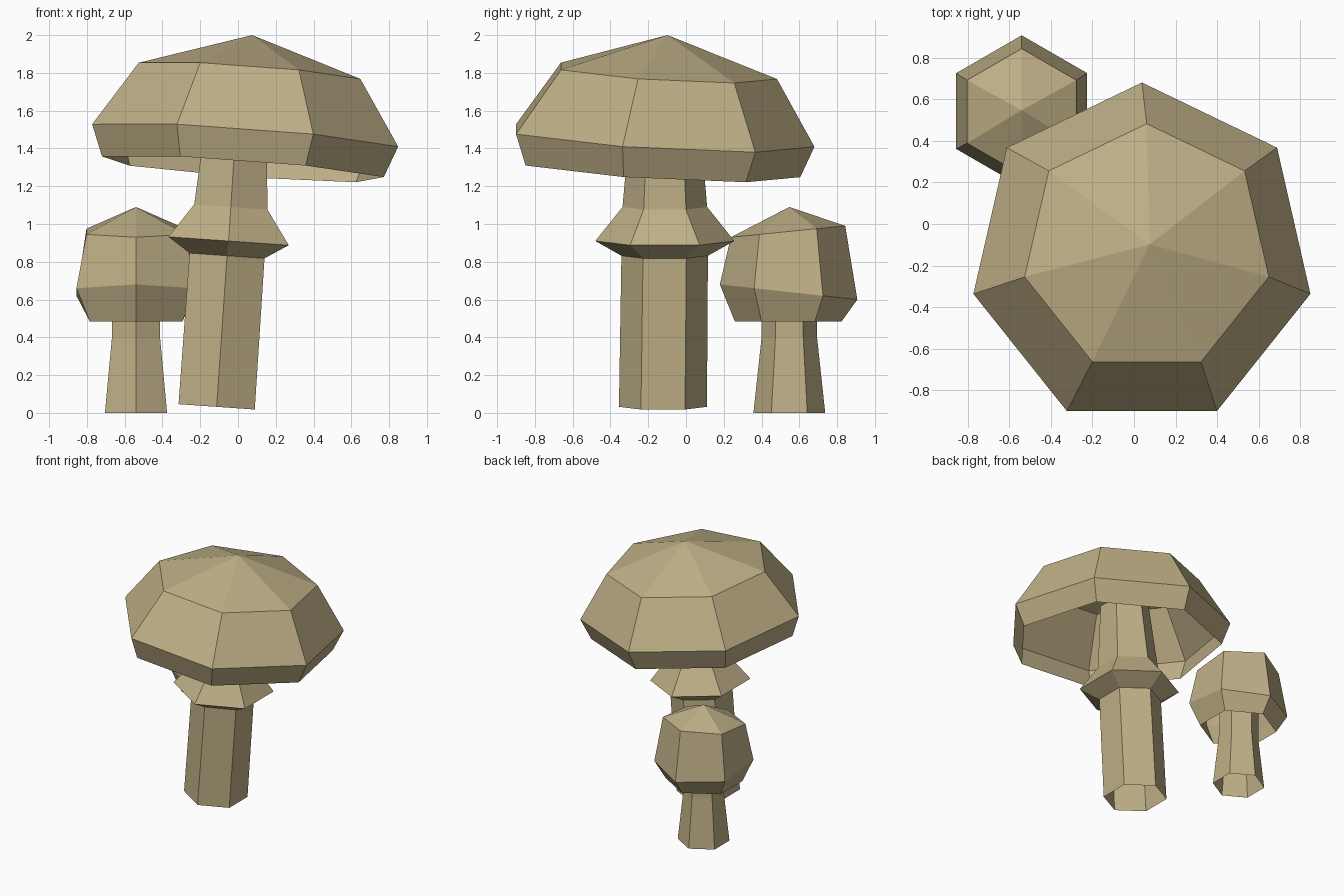
import bpy
import bmesh
from math import sin, cos, tau, pi

cube = bpy.data.objects.get("Cube")
if cube:
    bpy.data.objects.remove(cube, do_unlink=True)

# One flat colour for everything
tan = bpy.data.materials.new("mushroom_tan")
tan.use_nodes = True
colour = (0.52, 0.43, 0.24, 1.0)
tan.diffuse_color = colour
bsdf = tan.node_tree.nodes["Principled BSDF"]
bsdf.inputs["Base Color"].default_value = colour
bsdf.inputs["Roughness"].default_value = 0.9


def loft(name, sides, rings, apex=None):
    """Open faceted shell through rings (x, y, z, radius, x slope, y slope)
    listed from the bottom up, closed at the top by an optional apex."""
    bm = bmesh.new()
    loops = []
    for x, y, z, r, slope_x, slope_y in rings:
        loop = []
        for i in range(sides):
            a = pi / 2 + tau * i / sides
            dx, dy = r * cos(a), r * sin(a)
            loop.append(bm.verts.new((x + dx, y + dy, z + slope_x * dx + slope_y * dy)))
        loops.append(loop)
    for low, high in zip(loops, loops[1:]):
        for i in range(sides):
            j = (i + 1) % sides
            bm.faces.new((low[i], low[j], high[j], high[i]))
    if apex:
        tip = bm.verts.new(apex)
        top = loops[-1]
        for i in range(sides):
            bm.faces.new((top[i], top[(i + 1) % sides], tip))
    mesh = bpy.data.meshes.new(name)
    bm.to_mesh(mesh)
    bm.free()
    mesh.materials.append(tan)
    obj = bpy.data.objects.new(name, mesh)
    bpy.context.collection.objects.link(obj)
    return obj


# Large mushroom: leaning hollow stem with a flared collar
LEAN = -0.07
loft("large_stem", 6, [
    (-0.113, -0.122, 0.032, 0.233, LEAN, 0),
    (-0.058, -0.113, 0.832, 0.229, LEAN, 0),
    (-0.050, -0.112, 0.910, 0.368, LEAN, 0),
    (-0.038, -0.112, 1.090, 0.224, LEAN, 0),
    (-0.005, -0.112, 1.600, 0.180, LEAN, 0),
])

# Large mushroom: tilted hollow cap
TX, TY = -0.073, -0.059
loft("large_cap", 7, [
    (0.026, -0.160, 1.293, 0.765, TX, TY),
    (0.038, -0.151, 1.458, 0.831, TX, TY),
    (0.061, -0.120, 1.803, 0.602, TX, TY),
], apex=(0.075, -0.098, 2.0))

# Small mushroom: tapered hollow stem
SX, SY = -0.54, 0.547
loft("small_stem", 6, [
    (SX, SY, 0.0, 0.190, 0, 0),
    (SX, SY, 0.40, 0.147, 0, 0),
    (SX, SY, 0.62, 0.147, 0, 0),
], )

# Small mushroom: hollow cap, its widest ring dipping towards the back
loft("small_cap", 6, [
    (SX, 0.541, 0.483, 0.282, 0, 0),
    (SX, 0.543, 0.640, 0.364, 0, -0.11),
    (SX, 0.540, 0.960, 0.303, 0, 0.10),
], apex=(SX, SY, 1.09))
